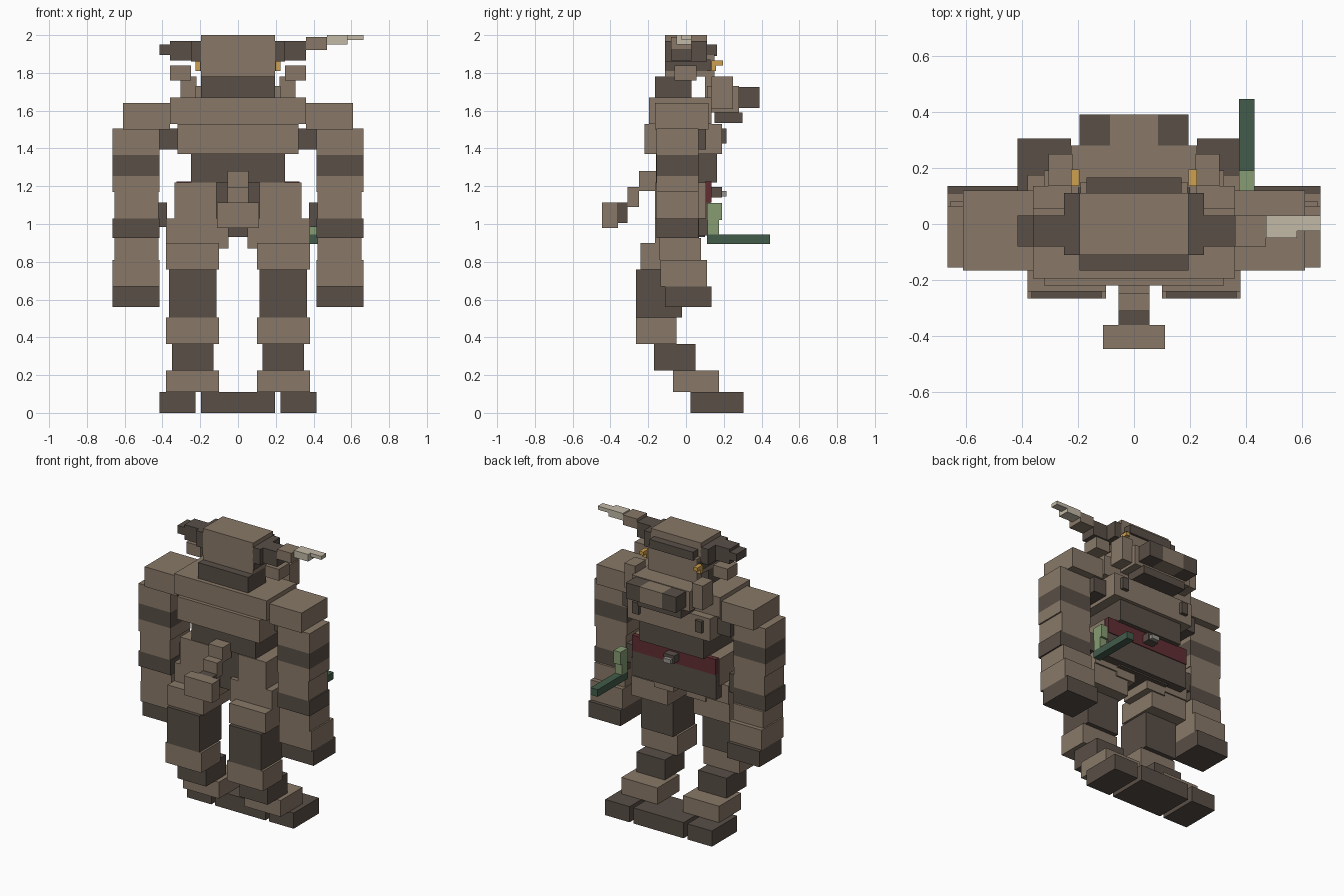
import bpy
import bmesh
from mathutils import Matrix, Vector

default_cube = bpy.data.objects.get("Cube")
if default_cube:
    bpy.data.objects.remove(default_cube, do_unlink=True)


def to_linear(channel):
    return ((channel + .055) / 1.055) ** 2.4


def make_material(name, red, green, blue):
    colour = [to_linear(c / 255) for c in (red, green, blue)] + [1]
    material = bpy.data.materials.new(name)
    material.use_nodes = True
    material.diffuse_color = colour
    material.node_tree.nodes["Principled BSDF"].inputs["Base Color"].default_value = colour
    return material


tan = make_material("tan hide", 137, 121, 104)
dark = make_material("dark brown fur", 88, 78, 70)
cream = make_material("cream horn", 194, 186, 167)
gold = make_material("gold", 205, 160, 78)
red = make_material("red cloth", 96, 46, 50)
light_green = make_material("light green", 134, 156, 114)
dark_green = make_material("dark green", 66, 92, 74)
grey = make_material("grey metal", 150, 148, 142)


def box(name, material, x, y, z):
    """Axis-aligned block given by its extent along each axis."""
    low, high = (Vector(corner) for corner in zip(x, y, z))
    bm = bmesh.new()
    placement = Matrix.Translation((low + high) / 2) @ Matrix.Diagonal((*(high - low), 1))
    bmesh.ops.create_cube(bm, size=1, matrix=placement)
    mesh = bpy.data.meshes.new(name)
    bm.to_mesh(mesh)
    bm.free()
    mesh.materials.append(material)
    obj = bpy.data.objects.new(name, mesh)
    bpy.context.collection.objects.link(obj)
    return obj


def middle(name, material, half_width, y, z):
    """Block centred across the body."""
    return box(name, material, (-half_width, half_width), y, z)


def pair(name, material, x, y, z):
    """The same block on both sides of the body."""
    inner, outer = x
    box("left_" + name, material, (inner, outer), y, z)
    box("right_" + name, material, (-outer, -inner), y, z)


# Head and neck
middle("head", tan, half_width=.195, y=(-.11, .11), z=(1.78, 2))
middle("neck", dark, half_width=.195, y=(-.165, .03), z=(1.66, 1.78))
middle("brow", dark, half_width=.17, y=(.1, .165), z=(1.89, 1.95))
middle("face", tan, half_width=.19, y=(.1, .15), z=(1.6, 1.9))
pair("temple", dark, x=(.19, .25), y=(-.11, .11), z=(1.86, 1.97))
pair("cheek_fur", dark, x=(.19, .2), y=(-.11, .13), z=(1.81, 1.87))
pair("ear", tan, x=(.25, .36), y=(-.06, .055), z=(1.76, 1.84))
pair("jowl", tan, x=(.22, .305), y=(.135, .25), z=(1.61, 1.78))
pair("eye", gold, x=(.195, .225), y=(.135, .16), z=(1.81, 1.865))
pair("eye_front", gold, x=(.195, .225), y=(.16, .195), z=(1.84, 1.865))

# Snout
middle("snout", tan, half_width=.225, y=(.11, .28), z=(1.59, 1.73))
middle("nose", tan, half_width=.085, y=(.28, .39), z=(1.615, 1.725))
pair("nostril", dark, x=(.085, .195), y=(.28, .39), z=(1.615, 1.725))
middle("jaw", dark, half_width=.17, y=(.15, .3), z=(1.535, 1.59))

# Horns, the right one broken short
pair("horn_base", dark, x=(.25, .36), y=(-.08, .03), z=(1.865, 1.97))
box("right_horn_stump", dark, x=(-.415, -.36), y=(-.08, .03), z=(1.895, 1.95))
box("left_horn_middle", tan, x=(.36, .47), y=(-.08, .03), z=(1.92, 1.99))
box("left_horn_end", cream, x=(.47, .58), y=(-.05, .03), z=(1.95, 2))
box("left_horn_tip", cream, x=(.58, .665), y=(-.025, .03), z=(1.975, 2))

# Torso
middle("upper_chest", tan, half_width=.36, y=(-.195, .135), z=(1.53, 1.67))
middle("lower_chest", tan, half_width=.32, y=(-.22, .19), z=(1.37, 1.53))
middle("abdomen", dark, half_width=.25, y=(-.16, .165), z=(1.22, 1.37))
middle("pelvis_core", dark, half_width=.2, y=(-.13, .1), z=(.93, 1.22))
pair("hip", tan, x=(.115, .335), y=(-.165, .105), z=(1.03, 1.22))
pair("chest_mark", dark, x=(.22, .27), y=(.19, .215), z=(1.425, 1.505))
pair("armpit", dark, x=(.32, .42), y=(-.05, .105), z=(1.395, 1.505))

# Belt and loincloth
middle("belt", red, half_width=.325, y=(.1, .135), z=(1.115, 1.225))
middle("loincloth", dark, half_width=.325, y=(.07, .13), z=(.94, 1.115))
middle("buckle_base", dark, half_width=.04, y=(.13, .19), z=(1.14, 1.195))
middle("buckle", grey, half_width=.03, y=(.19, .215), z=(1.145, 1.175))

# Weapon hanging at the left side
box("weapon_grip", light_green, x=(.375, .43), y=(.11, .19), z=(1.02, 1.11))
box("weapon_neck", light_green, x=(.375, .43), y=(.115, .175), z=(.945, 1.02))
box("weapon_blade", dark_green, x=(.375, .43), y=(.11, .445), z=(.895, .945))

# Arms
pair("shoulder", tan, x=(.36, .61), y=(-.165, .12), z=(1.5, 1.64))
pair("upper_arm", tan, x=(.415, .665), y=(-.155, .065), z=(1.365, 1.505))
pair("upper_arm_band", dark, x=(.415, .665), y=(-.155, .065), z=(1.255, 1.365))
pair("elbow", tan, x=(.415, .665), y=(-.155, .065), z=(1.17, 1.255))
pair("forearm", tan, x=(.42, .655), y=(-.155, .065), z=(1.03, 1.17))
pair("forearm_band", dark, x=(.415, .665), y=(-.155, .065), z=(.925, 1.03))
pair("wrist", tan, x=(.42, .655), y=(-.14, .08), z=(.81, .925))
pair("hand", tan, x=(.415, .665), y=(-.135, .11), z=(.67, .81))
pair("fingers", dark, x=(.415, .665), y=(-.11, .135), z=(.56, .67))
pair("arm_stud", dark, x=(.375, .42), y=(-.05, .06), z=(.985, 1.115))

# Legs
pair("upper_thigh", tan, x=(.1, .38), y=(-.165, .07), z=(.9, 1.03))
pair("inner_thigh", tan, x=(.05, .2), y=(-.16, .07), z=(.87, 1.03))
pair("thigh", tan, x=(.1, .38), y=(-.24, .06), z=(.76, .9))
pair("knee", dark, x=(.115, .365), y=(-.265, -.02), z=(.505, .76))
pair("shin", tan, x=(.1, .38), y=(-.265, -.05), z=(.365, .505))
pair("ankle", dark, x=(.13, .35), y=(-.17, .05), z=(.225, .365))
pair("instep", tan, x=(.1, .38), y=(-.07, .175), z=(.11, .225))
pair("hoof", dark, x=(.225, .415), y=(.025, .305), z=(0, .11))
middle("middle_hoof", dark, half_width=.195, y=(.025, .305), z=(0, .11))

# Tail
middle("tail_root", tan, half_width=.055, y=(-.25, -.15), z=(1.175, 1.28))
middle("tail_bend", tan, half_width=.055, y=(-.31, -.25), z=(1.09, 1.195))
middle("tail_band", dark, half_width=.055, y=(-.36, -.31), z=(1.005, 1.115))
middle("tail_tuft", tan, half_width=.11, y=(-.445, -.36), z=(.98, 1.115))
